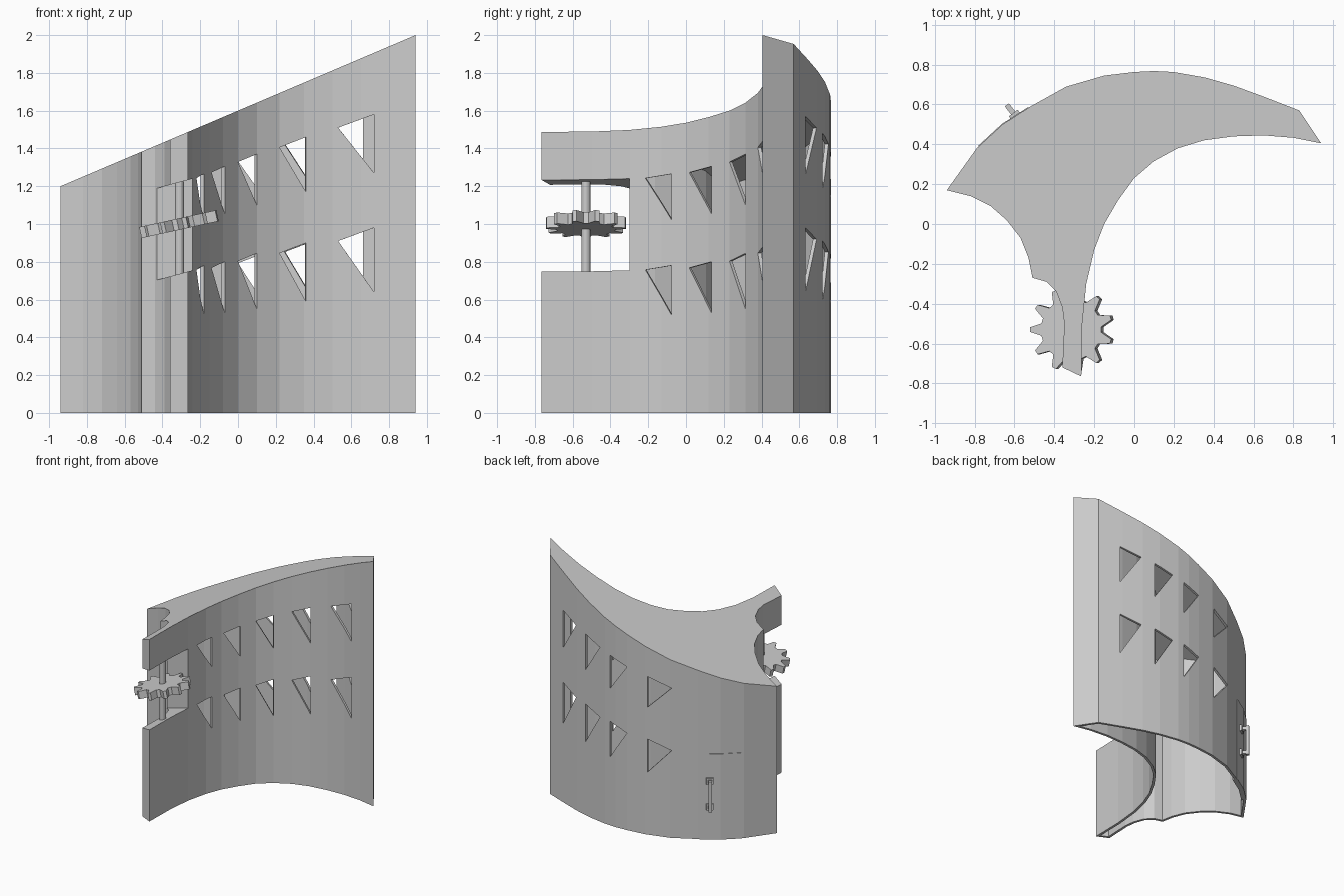
import bpy, bmesh
from math import sin, cos, pi, atan
from mathutils import Vector, Matrix

if "Cube" in bpy.data.objects:
    bpy.data.objects.remove(bpy.data.objects["Cube"])

# Plan outline, split into its curved walls
BACK = [(-.94, .17), (-.79, .38), (-.66, .50), (-.52, .59), (-.34, .69), (-.15, .745), (0, .763),
        (.1, .768), (.2, .763), (.36, .735), (.5, .695), (.65, .64), (.83, .57)]
RIGHT = [(.94, .405), (.8, .433), (.65, .445), (.5, .44), (.35, .42), (.22, .38), (.1, .315), (0, .23),
         (-.08, .12), (-.15, 0), (-.2, -.13), (-.24, -.3), (-.26, -.5), (-.265, -.765)]
LEFT = [(-.36, -.72), (-.35, -.5), (-.36, -.42), (-.39, -.34), (-.44, -.29), (-.51, -.27),
        (-.53, -.17), (-.57, -.07), (-.64, .02), (-.72, .09), (-.82, .14)]
OUTLINE = BACK + RIGHT + LEFT
WALL = .02
SLOPE = .8 / 1.88


def finish(bm, name):
    bmesh.ops.recalc_face_normals(bm, faces=bm.faces)
    me = bpy.data.meshes.new(name)
    bm.to_mesh(me)
    bm.free()
    ob = bpy.data.objects.new(name, me)
    bpy.context.collection.objects.link(ob)
    return ob


def loft(bm, a, b):
    """Closed solid between two matching rings of points."""
    va, vb = [bm.verts.new(p) for p in a], [bm.verts.new(p) for p in b]
    n = len(va)
    bm.faces.new(va)
    bm.faces.new(vb[::-1])
    for i in range(n):
        bm.faces.new((va[i], va[(i + 1) % n], vb[(i + 1) % n], vb[i]))


def solid(name, a, b):
    bm = bmesh.new()
    loft(bm, a, b)
    return finish(bm, name)


def inset(pts, d):
    """Mitred inward offset of a clockwise outline."""
    out = []
    for i, p in enumerate(pts):
        p = Vector(p)
        e1 = (p - Vector(pts[i - 1])).normalized()
        e2 = (Vector(pts[(i + 1) % len(pts)]) - p).normalized()
        n1, n2 = Vector((e1.y, -e1.x)), Vector((e2.y, -e2.x))
        m = (n1 + n2).normalized()
        out.append(p + m * d / max(m.dot(n1), .4))
    return out


def cut(ob, cutter):
    mod = ob.modifiers.new("cut", 'BOOLEAN')
    mod.operation, mod.solver, mod.object = 'DIFFERENCE', 'EXACT', cutter
    bpy.context.view_layer.update()
    me = bpy.data.meshes.new_from_object(ob.evaluated_get(bpy.context.evaluated_depsgraph_get()))
    ob.modifiers.clear()
    ob.data = me
    bpy.data.objects.remove(cutter)


def plan_prism(name, pts, z0, drop):
    return solid(name, [(x, y, z0) for x, y in pts],
                 [(x, y, 1.6 + SLOPE * x - drop) for x, y in pts])


def notch(grow):
    """Sloped opening through the narrow end of the building."""
    def ring(y):
        return [(x, y, z + .27 * (x + .24)) for x, z in
                ((-.7, .755 - grow), (.1, .755 - grow), (.1, 1.24 + grow), (-.7, 1.24 + grow))]
    return solid("notch_cutter", ring(-1), ring(-.3 + grow))


def on_wall(wall, x):
    pts = sorted(wall)
    for (x0, y0), (x1, y1) in zip(pts, pts[1:]):
        if x0 <= x <= x1:
            return Vector((x, y0 + (y1 - y0) * (x - x0) / (x1 - x0), 0))


# Hollow building: outer body minus the room, with the notch lined by walls
building = plan_prism("building", OUTLINE, 0, 0)
room = plan_prism("room_cutter", inset(OUTLINE, WALL), -.1, WALL)
cut(room, notch(WALL))
cut(building, room)
cut(building, notch(0))

# Triangular windows: wall, x range, (top z, height) for the upper and lower rows
WINDOWS = [(RIGHT, .53, .72, 1.58, .31, .98, .34), (RIGHT, .22, .36, 1.46, .29, .90, .31),
           (RIGHT, 0, .10, 1.37, .27, .845, .295), (RIGHT, -.14, -.07, 1.305, .25, .80, .27),
           (RIGHT, -.22, -.18, 1.265, .24, .78, .26),
           (BACK, .51, .67, 1.57, .31, .98, .34), (BACK, .25, .40, 1.48, .29, .91, .31),
           (BACK, 0, .15, 1.39, .27, .85, .29), (BACK, -.35, -.17, 1.29, .25, .78, .27)]
bm = bmesh.new()
for wall, xa, xb, *rows in WINDOWS:
    a, b = on_wall(wall, xa), on_wall(wall, xb)
    d = (b - a).normalized()
    n = Vector((-d.y, d.x, 0)) * .06
    for top, h in (rows[:2], rows[2:]):
        tri = [a + Vector((0, 0, top - .06 * (xb - xa) / .19 - .01)),
               b + Vector((0, 0, top)), b + Vector((0, 0, top - h))]
        loft(bm, [p + n for p in tri], [p - n for p in tri])
cut(building, finish(bm, "window_cutter"))

# Vertical axle in the notch
AX, AY = -.31, -.53
bm = bmesh.new()
bmesh.ops.create_cone(bm, cap_ends=True, segments=16, radius1=.024, radius2=.024, depth=.5,
                      matrix=Matrix.Translation((AX, AY, .975)))
finish(bm, "axle")

# Tilted gear with eleven tapered teeth
TEETH, ring = 11, []
for i in range(TEETH):
    t = pi + i * 2 * pi / TEETH
    for r, da in ((.155, -.2), (.212, -.055), (.212, .055), (.155, .2)):
        ring.append(Vector((r * cos(t + da), r * sin(t + da), 0)))
tilt = Matrix.Translation((AX, AY, 1.0)) @ Matrix.Rotation(-atan(.22), 4, 'Y')
up = Vector((0, 0, .03))
solid("gear", [tilt @ (p - up) for p in ring], [tilt @ (p + up) for p in ring])

# Door panel hugging the back wall
path = [on_wall(BACK, x) for x in (-.78, -.66, -.53)]
out = Vector((-.61, .79, 0)).normalized()
door = [p + out * .004 for p in path] + [p - out * .035 for p in path[::-1]]
solid("door", door, [p + Vector((0, 0, .7)) for p in door])

# Door handle: two plates with posts and a bar
base = on_wall(BACK, -.595) + out * .004
frame = Matrix.Rotation(atan(out.y / out.x) + pi, 4, 'Z')
bm = bmesh.new()
for depth, z, size in ((.006, .27, (.018, .055, .05)), (.006, .48, (.018, .055, .05)),
                       (.035, .27, (.06, .026, .026)), (.035, .48, (.06, .026, .026)),
                       (.055, .375, (.024, .026, .25))):
    loc = base + out * depth + Vector((0, 0, z))
    bmesh.ops.create_cube(bm, size=1, matrix=Matrix.Translation(loc) @ frame @ Matrix.Diagonal((*size, 1)))
finish(bm, "door_handle")
